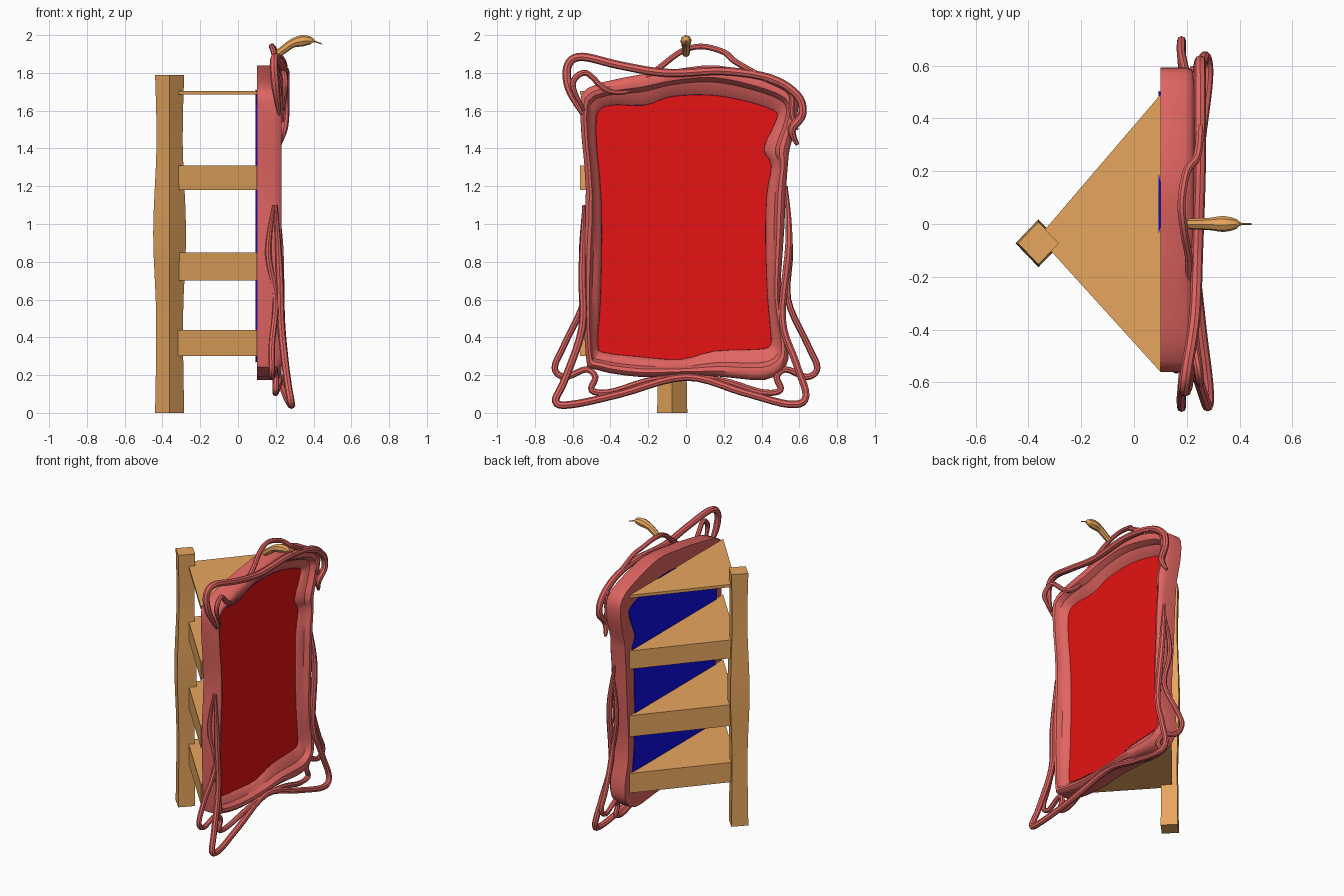
import bpy, bmesh, math
from mathutils import Vector

cube = bpy.data.objects.get("Cube")
if cube:
    bpy.data.objects.remove(cube, do_unlink=True)


def material(name, colour):
    mat = bpy.data.materials.new(name)
    mat.use_nodes = True
    mat.diffuse_color = (*colour, 1)
    mat.node_tree.nodes["Principled BSDF"].inputs["Base Color"].default_value = (*colour, 1)
    return mat


ROSE = material("rose frame", (0.75, 0.13, 0.12))
RED = material("red panel", (0.8, 0.006, 0.006))
BLUE = material("blue backing", (0.004, 0.004, 0.8))
WOOD = material("light wood", (0.8, 0.38, 0.11))


def smooth_path(points, steps, closed=False):
    """Catmull-Rom interpolation through points of any dimension."""
    pts = [Vector(p) for p in points]
    n = len(pts)
    pick = (lambda i: pts[i % n]) if closed else (lambda i: pts[max(0, min(n - 1, i))])
    out = []
    for i in range(n if closed else n - 1):
        a, b, c, d = (pick(i + k) for k in (-1, 0, 1, 2))
        for s in range(steps):
            t = s / steps
            out.append(b + (c - a) * (t / 2) + (a * 2 - b * 5 + c * 4 - d) * (t * t / 2)
                       + (b * 3 - a - c * 3 + d) * (t ** 3 / 2))
    return out if closed else out + [pts[-1]]


def loft(name, rings, materials, caps=True, loop=False, smooth=False):
    """Skin a list of equally long closed rings."""
    bm = bmesh.new()
    loops = [[bm.verts.new(p) for p in ring] for ring in rings]
    pairs = list(zip(loops, loops[1:]))
    if loop:
        pairs.append((loops[-1], loops[0]))
    for low, high in pairs:
        for i in range(len(low)):
            j = (i + 1) % len(low)
            bm.faces.new((low[i], low[j], high[j], high[i]))
    if caps:
        bm.faces.new(loops[0][::-1])
        bm.faces.new(loops[-1])
    bmesh.ops.recalc_face_normals(bm, faces=bm.faces)
    mesh = bpy.data.meshes.new(name)
    bm.to_mesh(mesh)
    bm.free()
    for mat in materials:
        mesh.materials.append(mat)
    obj = bpy.data.objects.new(name, mesh)
    bpy.context.collection.objects.link(obj)
    if smooth:
        bpy.ops.object.select_all(action='DESELECT')
        obj.select_set(True)
        bpy.context.view_layer.objects.active = obj
        bpy.ops.object.shade_smooth_by_angle(angle=math.radians(40))
    return obj


def tube(name, points, mat, sides=8, steps=5):
    """Round tube through (x, y, z, radius) points."""
    path = smooth_path(points, steps)
    centres = [p.to_3d() for p in path]
    rings, side = [], None
    for i, p in enumerate(centres):
        tangent = (centres[min(i + 1, len(path) - 1)] - centres[max(i - 1, 0)]).normalized()
        if side is None:
            side = tangent.orthogonal()
        side = (side - tangent * side.dot(tangent)).normalized()
        up = tangent.cross(side)
        angles = [math.tau * k / sides for k in range(sides)]
        rings.append([p + (side * math.cos(a) + up * math.sin(a)) * path[i][3] for a in angles])
    return loft(name, rings, [mat], smooth=True)


def vine(name, points, radius=0.02):
    last = len(points) - 1
    return tube(name, [(*p, radius * (0.45 if i in (0, last) else 1))
                       for i, p in enumerate(points)], ROSE)


# Wavy frame: outer (y, z) and inner (y, z) outline, bottom corner round
OUTLINE = [
    (-.53, .30, -.465, .36), (-.48, .23, -.42, .32), (-.24, .19, -.25, .30),
    (0, .20, -.03, .285), (.2, .19, .15, .33), (.42, .175, .38, .34),
    (.53, .25, .445, .36), (.54, .38, .445, .44), (.50, .6, .43, .62),
    (.52, .97, .42, .9), (.53, 1.18, .425, 1.15), (.54, 1.32, .45, 1.31),
    (.55, 1.4, .41, 1.4), (.59, 1.57, .475, 1.55), (.57, 1.71, .46, 1.6),
    (.39, 1.79, .285, 1.655), (.16, 1.84, .11, 1.68), (-.05, 1.82, -.085, 1.67),
    (-.25, 1.79, -.22, 1.625), (-.52, 1.72, -.43, 1.62), (-.56, 1.58, -.475, 1.5),
    (-.53, 1.18, -.445, 1.1), (-.55, .8, -.45, .6)]
outline = smooth_path(OUTLINE, 3, closed=True)


def frame_ring(x, t):
    return [(x, p[0] + (p[2] - p[0]) * t, p[1] + (p[3] - p[1]) * t) for p in outline]


# Moulding section: depth x and fraction from outer to inner edge
section = [(.1, 0), (.195, 0), (.218, .08), (.23, .22), (.225, .4), (.205, .5),
           (.19, .55), (.175, .8), (.15, 1), (.1, 1)]
loft("frame", [frame_ring(*s) for s in section], [ROSE], caps=False, loop=True, smooth=True)

# Panel: blue back and rim, red front
panel = loft("panel", [frame_ring(.093, .8), frame_ring(.155, .98)], [BLUE, RED])
for face in panel.data.polygons:
    face.material_index = 1 if face.normal.x > 0.9 else 0

# Rear post with a wavy square section set corner-on
post = smooth_path([(0, 1), (.5, .92), (.95, 1.13), (1.42, .9), (1.79, 1)], 4)
loft("rear_post",
     [[(-.362 + .077 * s * math.cos(a), -.073 + .08 * s * math.sin(a), z)
       for a in (0, math.pi / 2, math.pi, math.pi * 1.5)] for z, s in post],
     [WOOD], smooth=True)

# Triangular shelves joining post and frame
for level, (low, high) in enumerate([(.3, .44), (.7, .85), (1.18, 1.31), (1.685, 1.705)]):
    corners = [(.1, .49), (-.362, -.05), (.1, -.56)]
    loft("shelf_%d" % level, [[(x, y, z) for x, y in corners] for z in (low, high)], [WOOD])

# Vine sweeping under the frame and up both sides
vine("lower_vine", [
    (.2, -.54, 1.1), (.22, -.55, .75), (.23, -.55, .45), (.26, -.64, .18),
    (.28, -.69, .06), (.28, -.6, .045), (.25, -.35, .1), (.22, 0, .19),
    (.25, .3, .11), (.28, .55, .045), (.27, .635, .09), (.25, .58, .27),
    (.23, .51, .5), (.22, .545, .9), (.19, .53, 1.2)])

# Curled vine at each lower corner
curl = [(.19, .54, 1.1), (.16, .55, .85), (.2, .54, .6), (.18, .64, .37), (.18, .695, .24),
        (.18, .64, .19), (.19, .53, .23), (.2, .48, .19), (.2, .5, .12),
        (.2, .4, .11), (.22, .2, .17), (.21, 0, .2)]
for side, sign in (("left", -1), ("right", 1)):
    vine("corner_curl_" + side, [(x, sign * y, z) for x, y, z in curl], .017)

# Vines looping over the top
vine("upper_vine", [
    (.22, -.55, 1.58), (.2, -.62, 1.72), (.19, -.625, 1.84), (.2, -.55, 1.885),
    (.23, -.35, 1.84), (.24, -.1, 1.8), (.25, .2, 1.81), (.25, .45, 1.77),
    (.25, .59, 1.68), (.25, .615, 1.58), (.24, .56, 1.5), (.22, .59, 1.42)], .022)
vine("upper_loop", [
    (.24, -.54, 1.6), (.25, -.6, 1.74), (.24, -.53, 1.8), (.22, -.42, 1.71),
    (.2, -.3, 1.71), (.21, -.15, 1.82), (.19, -.03, 1.91), (.18, .08, 1.94),
    (.2, .2, 1.91), (.24, .26, 1.86), (.25, .4, 1.78), (.24, .55, 1.7),
    (.23, .56, 1.58), (.24, .59, 1.5)], .016)

# Horn-shaped finial
tube("finial", [(.21, 0, 1.9, .02), (.25, 0, 1.93, .022), (.29, 0, 1.957, .024),
                (.34, 0, 1.97, .03), (.385, 0, 1.972, .02), (.405, 0, 1.967, .005),
                (.445, 0, 1.953, .003)], WOOD)
